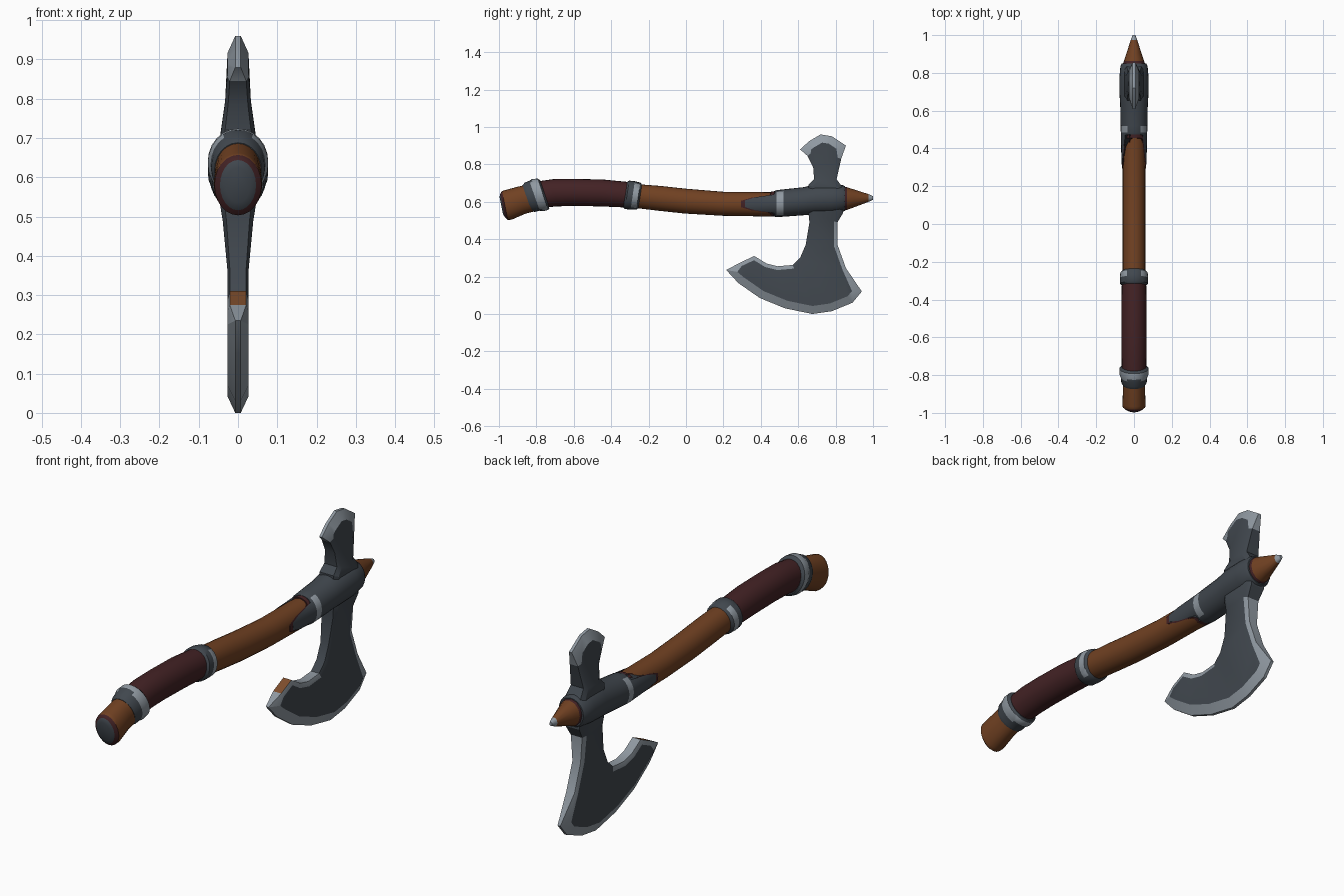
import bpy, bmesh, math
from mathutils import Vector

cube = bpy.data.objects.get("Cube")
if cube:
    bpy.data.objects.remove(cube, do_unlink=True)


def material(name, rgb):
    m = bpy.data.materials.new(name)
    m.use_nodes = True
    m.diffuse_color = (*rgb, 1)
    bsdf = next(n for n in m.node_tree.nodes if n.type == "BSDF_PRINCIPLED")
    bsdf.inputs["Base Color"].default_value = (*rgb, 1)
    return m


PALETTE = [
    material("dark steel", (.052, .063, .076)),
    material("worn steel", (.28, .32, .36)),
    material("wood", (.165, .053, .016)),
    material("dark leather", (.056, .016, .018)),
    material("rust", (.21, .075, .025)),
]
STEEL, WORN, WOOD, LEATHER, RUST = range(len(PALETTE))


def finish(name, bm, angle=40):
    bmesh.ops.recalc_face_normals(bm, faces=bm.faces)
    mesh = bpy.data.meshes.new(name)
    bm.to_mesh(mesh)
    bm.free()
    for m in PALETTE:
        mesh.materials.append(m)
    obj = bpy.data.objects.new(name, mesh)
    bpy.context.collection.objects.link(obj)
    bpy.ops.object.select_all(action="DESELECT")
    obj.select_set(True)
    bpy.context.view_layer.objects.active = obj
    bpy.ops.object.shade_smooth_by_angle(angle=math.radians(angle))
    return obj


def loft(name, rings, paint, tongue=0, sides=24):
    """Tube along y; each ring is (y, z, x radius, z radius, tilt).
    paint(segment, sideways) gives the colour of a face."""
    bm = bmesh.new()
    loops = []
    for k, (y, z, rx, rz, tilt) in enumerate(rings):
        loop = []
        for i in range(sides):
            a = math.tau * i / sides
            c, s = math.cos(a), math.sin(a)
            reach = tongue * min(1, max(0, (abs(c) - .7) / .25)) if k == 0 else 0
            loop.append(bm.verts.new((rx * c, y + tilt * rz * s - reach, z + rz * s)))
        loops.append(loop)
    for k in range(len(loops) - 1):
        for i in range(sides):
            j = (i + 1) % sides
            f = bm.faces.new((loops[k][i], loops[k][j], loops[k + 1][j], loops[k + 1][i]))
            f.material_index = paint(k, abs(math.cos(math.tau * (i + .5) / sides)))
    for loop, k in ((loops[0], 0), (loops[-1], len(rings) - 2)):
        bm.faces.new(loop).material_index = paint(k, 0)
    return finish(name, bm)


# Curved wooden shaft
loft("shaft", [(-.28, .632, .06, .063, .15), (-.14, .618, .06, .066, .12),
               (0, .603, .06, .066, .1), (.2, .589, .06, .064, .04),
               (.45, .586, .06, .065, 0), (.8, .61, .06, .06, 0)],
     lambda k, s: WOOD)

# Flared pommel with a leather rim and a steel end
loft("pommel", [(-.988, .58, .03, .045, -.2), (-.98, .58, .046, .064, -.2),
                (-.968, .58, .06, .077, -.2), (-.95, .583, .062, .079, -.22),
                (-.88, .608, .058, .072, -.3), (-.79, .63, .06, .07, -.3)],
     lambda k, s: (STEEL, LEATHER)[k] if k < 2 else WOOD)

# Leather grip
loft("grip", [(-.79, .637, .064, .07, -.25), (-.7, .648, .066, .073, -.1),
              (-.6, .65, .067, .072, 0), (-.45, .647, .067, .072, .05),
              (-.28, .635, .064, .067, .15)],
     lambda k, s: LEATHER)

# Steel rings on both ends of the grip
loft("rear_ring", [(-.85, .618, .06, .07, -.35), (-.835, .624, .068, .078, -.35),
                   (-.81, .632, .07, .08, -.35), (-.795, .635, .077, .086, -.35),
                   (-.765, .64, .077, .084, -.33), (-.755, .64, .066, .075, -.33)],
     lambda k, s: WORN if k == 3 or (k == 2 and s > .5) else STEEL)
loft("front_ring", [(-.325, .637, .064, .069, .15), (-.315, .637, .074, .076, .15),
                    (-.285, .634, .075, .076, .15), (-.255, .63, .072, .072, .15),
                    (-.245, .629, .06, .063, .15)],
     lambda k, s: WORN if k == 2 and s > .45 else STEEL)

# Steel socket with a side tongue, edged by a leather shell beneath it
loft("socket_lining", [(.455, .588, .063, .067, 0), (.6, .598, .064, .068, 0)],
     lambda k, s: LEATHER, tongue=.16)
loft("socket", [(.475, .589, .066, .069, 0), (.485, .59, .07, .072, 0),
                (.52, .593, .071, .073, 0), (.63, .603, .073, .075, 0),
                (.69, .612, .077, .08, 0), (.78, .615, .077, .08, 0),
                (.835, .617, .072, .073, 0), (.85, .617, .064, .066, 0)],
     lambda k, s: WORN if k == 1 and s > .5 else STEEL, tongue=.16)

# Pointed wooden spike with a worn tip
loft("spike", [(.84, .617, .06, .066, 0), (.862, .617, .054, .06, 0),
               (.9, .618, .041, .047, 0), (.975, .62, .017, .021, 0),
               (1, .62, .007, .009, 0)],
     lambda k, s: {0: LEATHER, 3: WORN}.get(k, WOOD), sides=12)

# Axe head outline; each point starts a span: c cutting, w worn, s plain, r rusty
OUTLINE = [
    (.61, .88, "c"), (.66, .925, "c"), (.72, .96, "c"), (.78, .95, "c"),
    (.855, .9, "w"), (.83, .83, "s"), (.805, .72, "s"), (.835, .68, "s"),
    (.84, .54, "s"), (.81, .49, "w"), (.81, .37, "w"), (.855, .245, "w"),
    (.94, .12, "c"), (.89, .06, "c"), (.78, .015, "c"), (.675, 0, "c"),
    (.53, .03, "c"), (.395, .085, "c"), (.28, .165, "c"), (.215, .235, "w"),
    (.29, .275, "r"), (.365, .31, "w"), (.43, .27, "w"), (.49, .255, "w"),
    (.57, .262, "s"), (.61, .3, "s"), (.64, .37, "s"), (.66, .49, "s"),
    (.655, .54, "s"), (.655, .69, "s"), (.685, .72, "s"), (.68, .785, "s"),
    (.65, .845, "w"),
]


def inward(a, b):
    d = Vector((b[0] - a[0], b[1] - a[1])).normalized()
    return Vector((d.y, -d.x))


def axe_head():
    bm = bmesh.new()
    n = len(OUTLINE)
    rows = []  # outer and inner vertex on each side, per outline point
    for i, (y, z, kind) in enumerate(OUTLINE):
        prev, nxt = OUTLINE[i - 1], OUTLINE[(i + 1) % n]
        n1, n2 = inward(prev, (y, z)), inward((y, z), nxt)
        miter = (n1 + n2).normalized()
        cutting = "c" in (kind, prev[2])
        width = .042 if cutting else .02
        inner = Vector((y, z)) + miter * width / max(.7, miter.dot(n1))
        swell = .034 * max(0, 1 - abs(z - .62) / .2)
        edge = .007 if cutting else .021 + swell * .7
        full = .027 + swell
        rows.append([bm.verts.new(p) for p in (
            (full, *inner), (edge, y, z), (-edge, y, z), (-full, *inner))])
    for i, (y, z, kind) in enumerate(OUTLINE):
        a, b = rows[i], rows[(i + 1) % n]
        for k in range(3):
            f = bm.faces.new((a[k], a[k + 1], b[k + 1], b[k]))
            f.material_index = {"s": STEEL, "r": RUST if k == 1 else WORN}.get(kind, WORN)
    sides = [bm.faces.new([r[k] for r in rows]) for k in (0, 3)]
    bm.normal_update()
    bmesh.ops.triangulate(bm, faces=sides, ngon_method="BEAUTY")
    return finish("axe_head", bm, 25)


axe_head()
